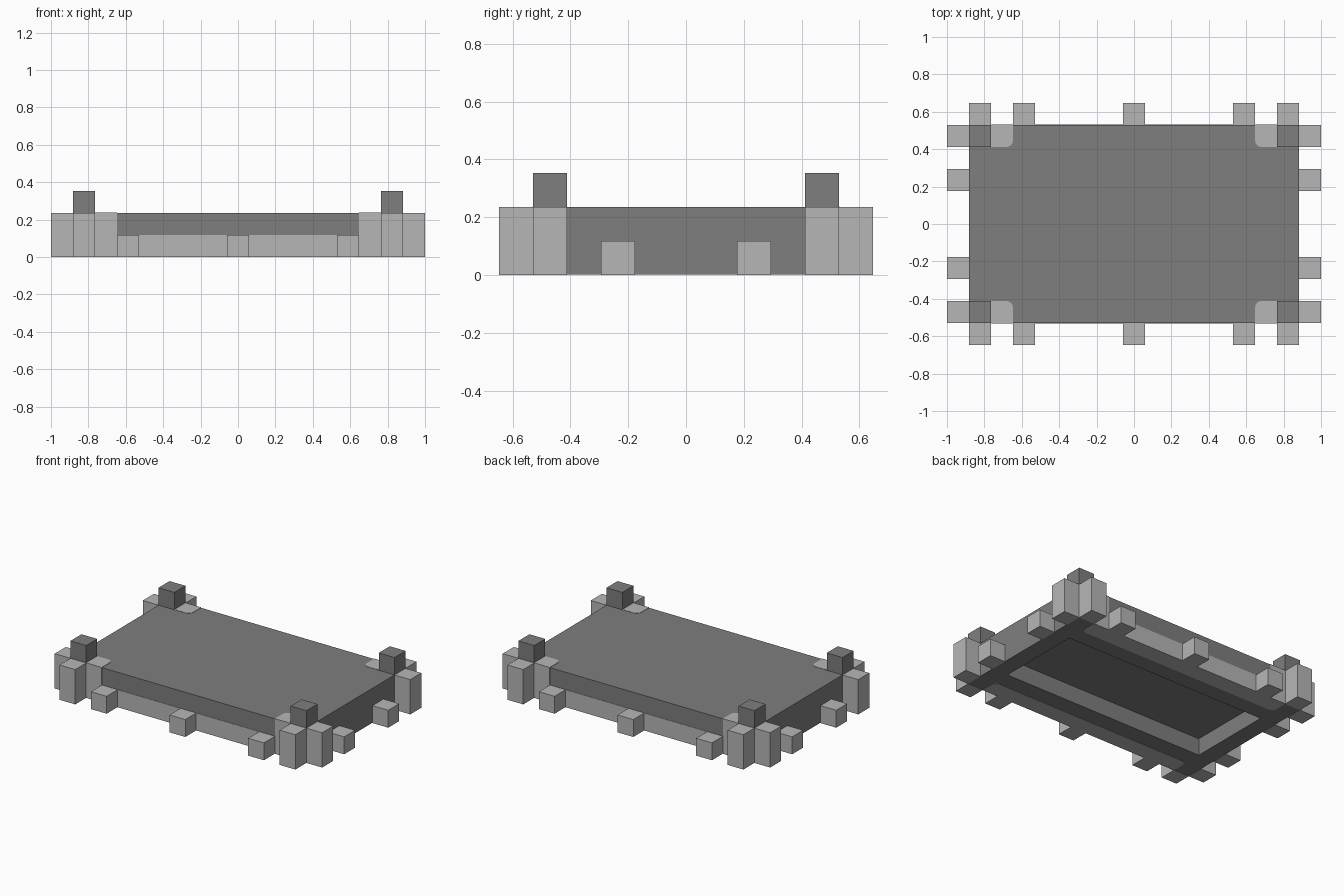
import bpy
import bmesh
from mathutils import Vector

U = 2 / 17        # one module of the block grid
LIFT = 0.002      # how far pale inlays stand proud of the dark body

cube = bpy.data.objects.get("Cube")
if cube:
    bpy.data.objects.remove(cube, do_unlink=True)


def material(name, value):
    mat = bpy.data.materials.new(name)
    mat.use_nodes = True
    colour = (value, value, value, 1)
    mat.diffuse_color = colour
    mat.node_tree.nodes["Principled BSDF"].inputs["Base Color"].default_value = colour
    return mat


dark = material("dark_grey", 0.21)
light = material("light_grey", 0.47)


def box_mesh(lo, hi):
    bm = bmesh.new()
    bmesh.ops.create_cube(bm, size=1)
    lo, hi = Vector(lo), Vector(hi)
    for v in bm.verts:
        v.co = Vector(hi[i] if v.co[i] > 0 else lo[i] for i in range(3))
    return bm


def finish(bm, name, mat):
    bmesh.ops.recalc_face_normals(bm, faces=bm.faces)
    mesh = bpy.data.meshes.new(name)
    bm.to_mesh(mesh)
    bm.free()
    mesh.materials.append(mat)
    obj = bpy.data.objects.new(name, mesh)
    bpy.context.collection.objects.link(obj)


def block(name, x, y, z, mat, is_round=None):
    """Box from (min, max) spans in modules; is_round picks upright edges to round."""
    spans = [sorted(s) for s in (x, y, z)]
    bm = box_mesh([s[0] * U for s in spans], [s[1] * U for s in spans])
    if is_round:
        edges = [e for e in bm.edges
                 if abs(e.verts[0].co.z - e.verts[1].co.z) > 0.01
                 and is_round(e.verts[0].co.x / U, e.verts[0].co.y / U)]
        bmesh.ops.bevel(bm, geom=edges, offset=0.035, segments=4,
                        profile=0.5, affect='EDGES')
    finish(bm, name, mat)


# Dark body with a shallow recess underneath
body = box_mesh((-7.5 * U, -4.5 * U, LIFT), (7.5 * U, 4.5 * U, 2 * U))
bottom = min(body.faces, key=lambda f: f.calc_center_median().z)
bmesh.ops.inset_individual(body, faces=[bottom], thickness=0.1)
for v in bottom.verts:
    v.co.x = 6.5 * U if v.co.x > 0 else -6.5 * U
    v.co.y = 2.5 * U if v.co.y > 0 else -2.5 * U
ceiling = bmesh.ops.extrude_discrete_faces(body, faces=[bottom])["faces"][0]
for v in ceiling.verts:
    v.co.z = U
finish(body, "body", dark)

e = LIFT / U
for sy, end in ((-1, "front"), (1, "back")):
    # Pale sill along the lower half of each long side
    block(end + "_sill", (-6.5, 6.5), (sy * 3.5, sy * (4.5 + e)), (0, 1), light,
          lambda x, y: abs(y) < 4)
    # Low studs on the long sides
    for number, x in enumerate((-5, 0, 5)):
        block(f"{end}_stud_{number + 1}", (x - 0.5, x + 0.5),
              (sy * 4.5, sy * 5.5), (0, 1), light)
    for sx, side in ((-1, "right"), (1, "left")):
        corner = f"{end}_{side}"
        # Corner cube and the two tall posts around it
        block(corner + "_corner_cube", (sx * 6.5, sx * 7.5),
              (sy * 3.5, sy * 4.5), (2, 3), dark)
        block(corner + "_long_side_post", (sx * 6.5, sx * 7.5),
              (sy * 4.5, sy * 5.5), (0, 2), light)
        block(corner + "_short_side_post", (sx * 7.5, sx * 8.5),
              (sy * 3.5, sy * 4.5), (0, 2), light)
        # Pale inlay with one rounded inner corner
        block(corner + "_inlay", (sx * 5.5, sx * 6.5),
              (sy * 3.5, sy * (4.5 + e)), (1, 2 + e), light,
              lambda x, y: abs(x) < 6 and abs(y) < 4)
        # Low stud on the short side
        block(corner + "_side_stud", (sx * 7.5, sx * 8.5),
              (sy * 1.5, sy * 2.5), (0, 1), light)
